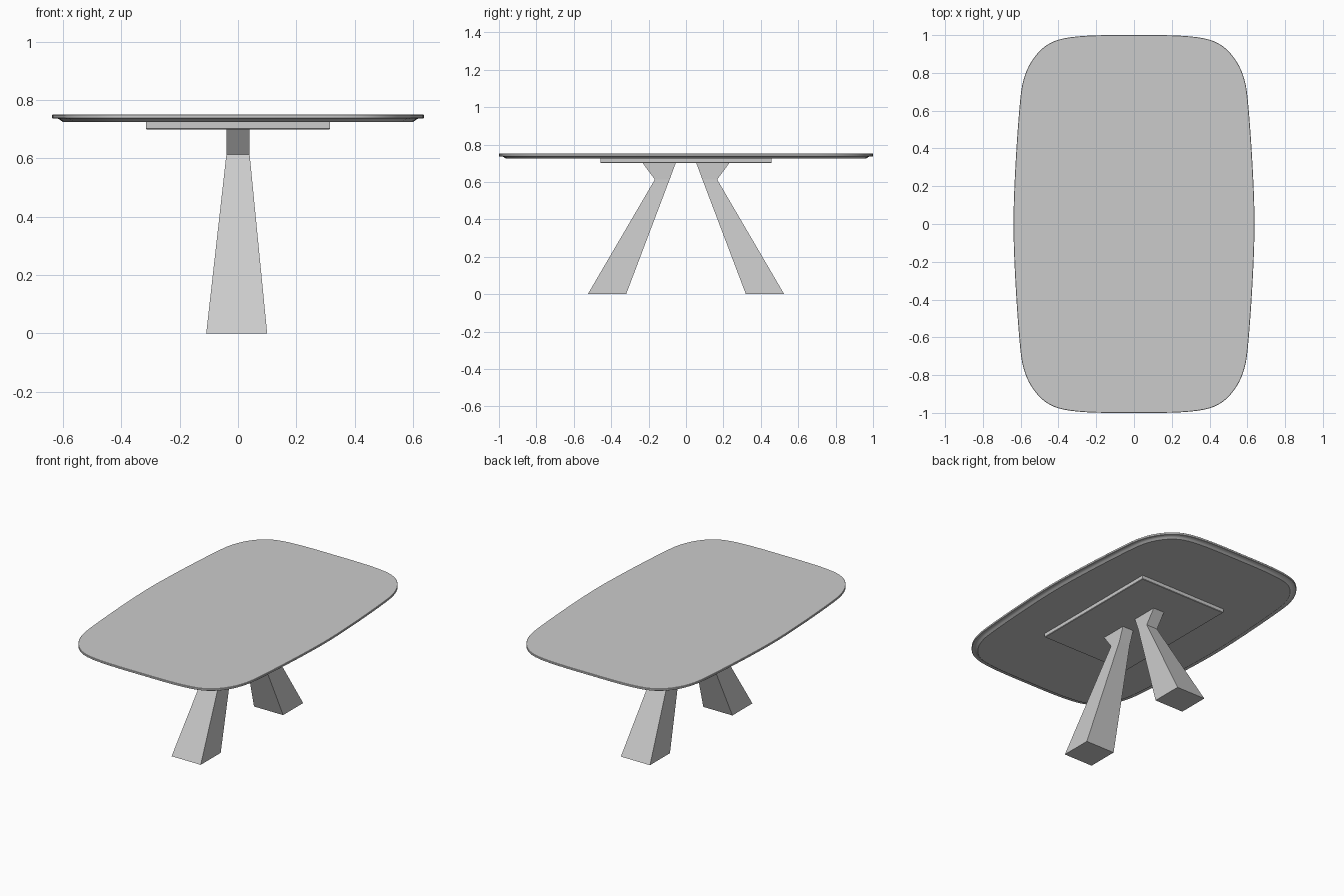
import bpy, bmesh
from mathutils import Vector

if "Cube" in bpy.data.objects:
    bpy.data.objects.remove(bpy.data.objects["Cube"])


def make_object(name, bm, smooth=False):
    bmesh.ops.recalc_face_normals(bm, faces=bm.faces[:])
    me = bpy.data.meshes.new(name)
    bm.to_mesh(me)
    bm.free()
    ob = bpy.data.objects.new(name, me)
    bpy.context.collection.objects.link(ob)
    if smooth:
        bpy.ops.object.select_all(action='DESELECT')
        ob.select_set(True)
        bpy.context.view_layer.objects.active = ob
        bpy.ops.object.shade_smooth_by_angle(angle=0.5)
    return ob


def loft(bm, rings):
    # skin closed rings of equal length and cap both ends
    vs = [[bm.verts.new(p) for p in r] for r in rings]
    n = len(vs[0])
    for a, b in zip(vs, vs[1:]):
        for i in range(n):
            bm.faces.new((a[i], a[(i + 1) % n], b[(i + 1) % n], b[i]))
    bm.faces.new(vs[0])
    bm.faces.new(vs[-1])


def closed_spline(pts, steps):
    pts = [Vector(p) for p in pts]
    n, out = len(pts), []
    for i in range(n):
        a, b, c, d = (pts[(i + k) % n] for k in (-1, 0, 1, 2))
        for s in range(steps):
            t = s / steps
            out.append(0.5 * (2 * b + (c - a) * t + (2 * a - 5 * b + 4 * c - d) * t * t
                              + (3 * b - a - 3 * c + d) * t ** 3))
    return out


def inset(pts, d):
    n, out = len(pts), []
    for i, p in enumerate(pts):
        t = (pts[(i + 1) % n] - pts[i - 1]).normalized()
        out.append(p + Vector((-t.y, t.x)) * d)
    return out


# tabletop: soft rectangle, built from one quarter of its outline
quarter = [(0.638, 0), (0.633, 0.2), (0.619, 0.45), (0.602, 0.66), (0.587, 0.755),
           (0.556, 0.838), (0.505, 0.91), (0.445, 0.957), (0.37, 0.983),
           (0.26, 0.996), (0.13, 1.0), (0, 1.0)]
half = quarter + [(-x, y) for x, y in quarter[-2::-1]]
outline = closed_spline(half + [(x, -y) for x, y in half[-2:0:-1]], 3)
rim = [(0.002, 0.751), (0, 0.749), (0, 0.739), (0.002, 0.737),
       (0.018, 0.737), (0.026, 0.733), (0.037, 0.725)]
bm = bmesh.new()
loft(bm, [[(p.x, p.y, z) for p in inset(outline, d)] for d, z in rim])
make_object("tabletop", bm, smooth=True)


# mounting plate under the top
def rect(x0, x1, y0, y1, z):
    return [(x0, y0, z), (x1, y0, z), (x1, y1, z), (x0, y1, z)]


bm = bmesh.new()
loft(bm, [rect(-0.313, 0.313, -0.454, 0.454, 0.70),
          rect(-0.316, 0.316, -0.457, 0.457, 0.703),
          rect(-0.316, 0.316, -0.457, 0.457, 0.727)])
make_object("mounting_plate", bm)

# splayed tapered legs, each with a short wedge bracket at its top
for name, s in (("front", -1), ("back", 1)):
    bm = bmesh.new()
    loft(bm, [rect(-0.109, 0.1, s * 0.32, s * 0.525, 0),
              rect(-0.04, 0.04, s * 0.088, s * 0.167, 0.612),
              rect(-0.04, 0.04, s * 0.055, s * 0.115, 0.701)])
    make_object(name + "_leg", bm)

    bm = bmesh.new()
    side = [(0.232, 0.701), (0.166, 0.612), (0.15, 0.64), (0.114, 0.701)]
    loft(bm, [[(x, s * y, z) for y, z in side] for x in (-0.04, 0.04)])
    make_object(name + "_leg_bracket", bm)
